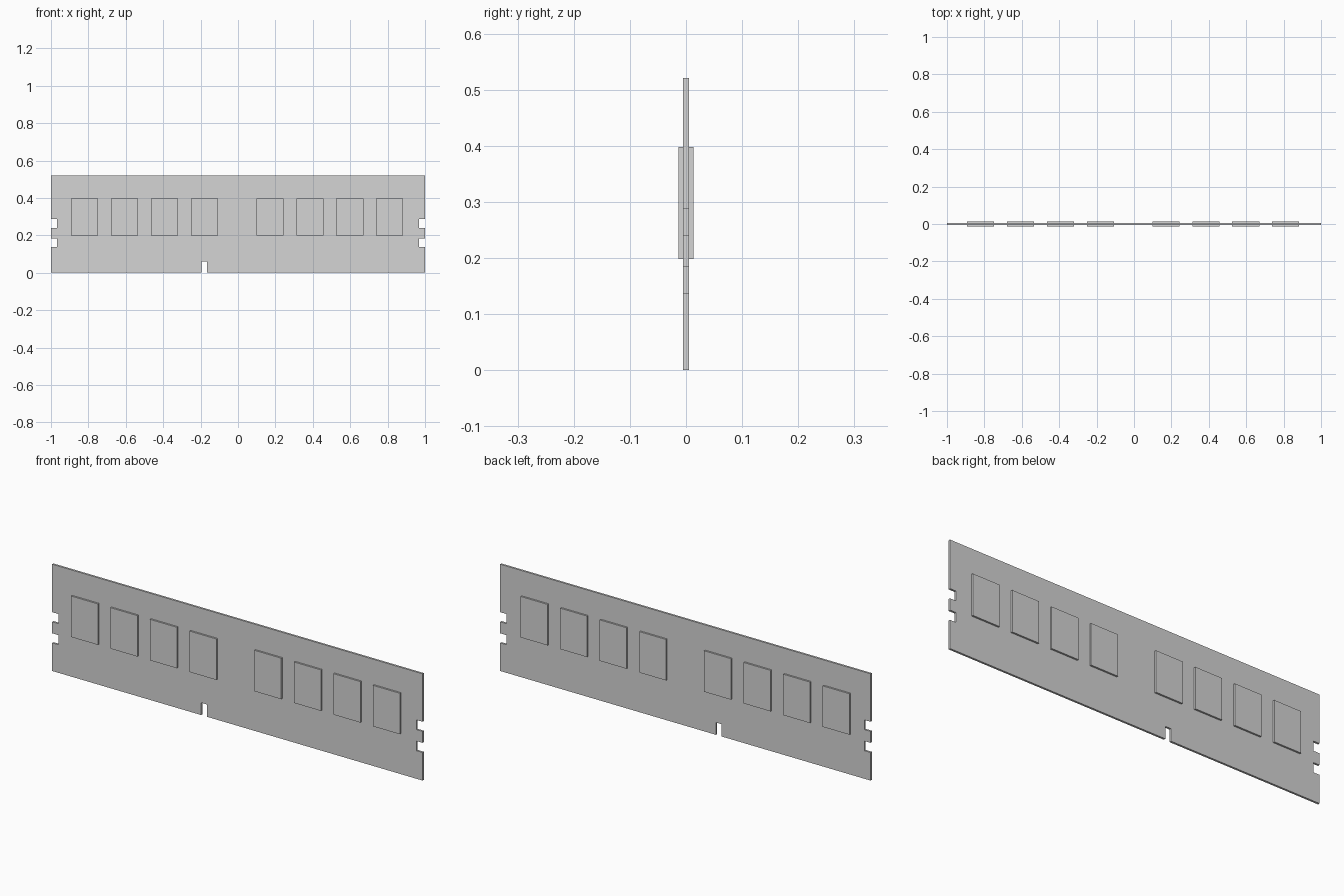
import bpy
import bmesh

cube = bpy.data.objects.get("Cube")
if cube:
    bpy.data.objects.remove(cube, do_unlink=True)

grey = bpy.data.materials.new("light_grey")
grey.use_nodes = True
colour = (0.66, 0.66, 0.66, 1)
grey.diffuse_color = colour
grey.node_tree.nodes["Principled BSDF"].inputs["Base Color"].default_value = colour

HEIGHT = 0.521
BOARD_HALF = 0.005
CHIP_HALF = 0.0135
NOTCH = 0.033


def extruded(name, outline, half):
    """Flat outline in x and z, thickened evenly about y = 0."""
    bm = bmesh.new()
    face = bm.faces.new([bm.verts.new((x, -half, z)) for x, z in outline])
    result = bmesh.ops.extrude_face_region(bm, geom=[face])
    moved = [g for g in result["geom"] if isinstance(g, bmesh.types.BMVert)]
    bmesh.ops.translate(bm, verts=moved, vec=(0, 2 * half, 0))
    bmesh.ops.recalc_face_normals(bm, faces=bm.faces)
    mesh = bpy.data.meshes.new(name)
    bm.to_mesh(mesh)
    bm.free()
    mesh.materials.append(grey)
    obj = bpy.data.objects.new(name, mesh)
    bpy.context.collection.objects.link(obj)


# Board outline: right-hand edge with two notches, mirrored for the other edge
edge = [(1, 0)]
for low, high in ((0.137, 0.184), (0.24, 0.287)):
    edge += [(1, low), (1 - NOTCH, low), (1 - NOTCH, high), (1, high)]
edge.append((1, HEIGHT))
mirrored = [(-x, z) for x, z in reversed(edge)]

# Off-centre key slot in the bottom edge
slot = [(-0.196, 0), (-0.196, 0.06), (-0.165, 0.06), (-0.165, 0)]
extruded("circuit_board", edge + mirrored + slot, BOARD_HALF)

# Two groups of four chips, standing out on both faces
for group, start in (("right", -0.893), ("left", 0.098)):
    for i in range(4):
        x0 = start + i * 0.2135
        x1 = x0 + 0.145
        corners = [(x0, 0.198), (x1, 0.198), (x1, 0.398), (x0, 0.398)]
        extruded(f"{group}_memory_chip_{i + 1}", corners, CHIP_HALF)
